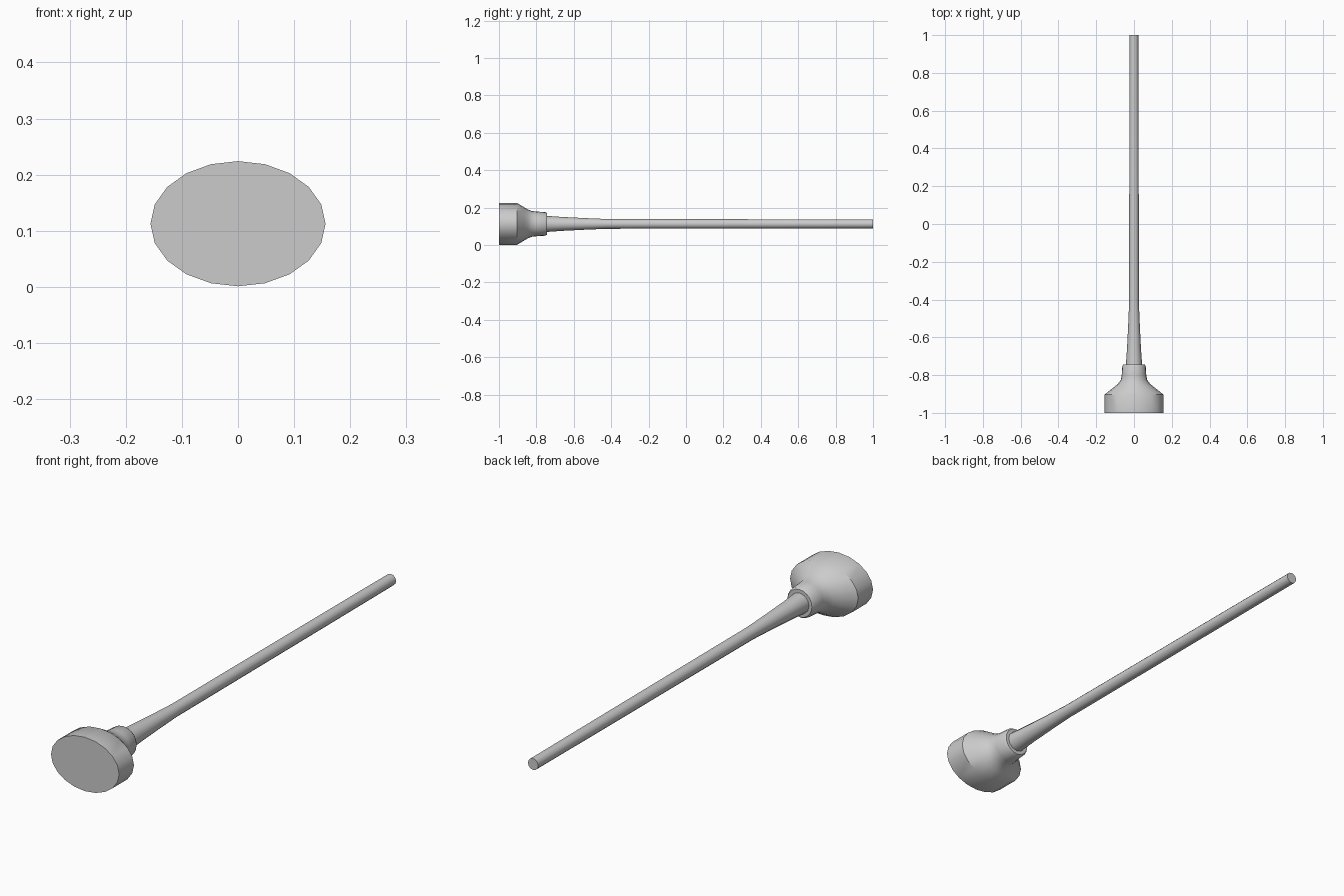
import bpy, bmesh
from math import cos, sin, pi, radians

if "Cube" in bpy.data.objects:
    bpy.data.objects.remove(bpy.data.objects["Cube"])

AXIS_Z = 0.1125


def loft(name, rings, sides):
    """Closed tube of elliptical rings (y, rx, rz) along the y axis."""
    bm = bmesh.new()
    loops = []
    for y, rx, rz in rings:
        loops.append([bm.verts.new((rx * cos(2 * pi * i / sides), y,
                                    AXIS_Z + rz * sin(2 * pi * i / sides)))
                      for i in range(sides)])
    for a, b in zip(loops, loops[1:]):
        for i in range(sides):
            j = (i + 1) % sides
            bm.faces.new((a[i], a[j], b[j], b[i]))
    bm.faces.new(loops[0])
    bm.faces.new(loops[-1])
    bmesh.ops.recalc_face_normals(bm, faces=bm.faces)
    mesh = bpy.data.meshes.new(name)
    bm.to_mesh(mesh)
    bm.free()
    ob = bpy.data.objects.new(name, mesh)
    bpy.context.collection.objects.link(ob)
    bpy.ops.object.select_all(action='DESELECT')
    ob.select_set(True)
    bpy.context.view_layer.objects.active = ob
    bpy.ops.object.shade_smooth_by_angle(angle=radians(35))
    return ob


# Oval head: straight rim, flared neck and collar
loft("head", [
    (-1.0, 0.156, 0.1115),
    (-0.903, 0.156, 0.1115),
    (-0.865, 0.108, 0.089),
    (-0.845, 0.084, 0.077),
    (-0.825, 0.070, 0.069),
    (-0.80, 0.065, 0.066),
    (-0.752, 0.062, 0.063),
    (-0.743, 0.056, 0.057),
], 20)

# Handle: tapered root running into a thin straight rod
loft("handle", [
    (-0.76, 0.044, 0.044),
    (-0.66, 0.037, 0.037),
    (-0.54, 0.031, 0.031),
    (-0.42, 0.026, 0.026),
    (0.60, 0.0245, 0.0245),
    (1.0, 0.0235, 0.0235),
], 12)
